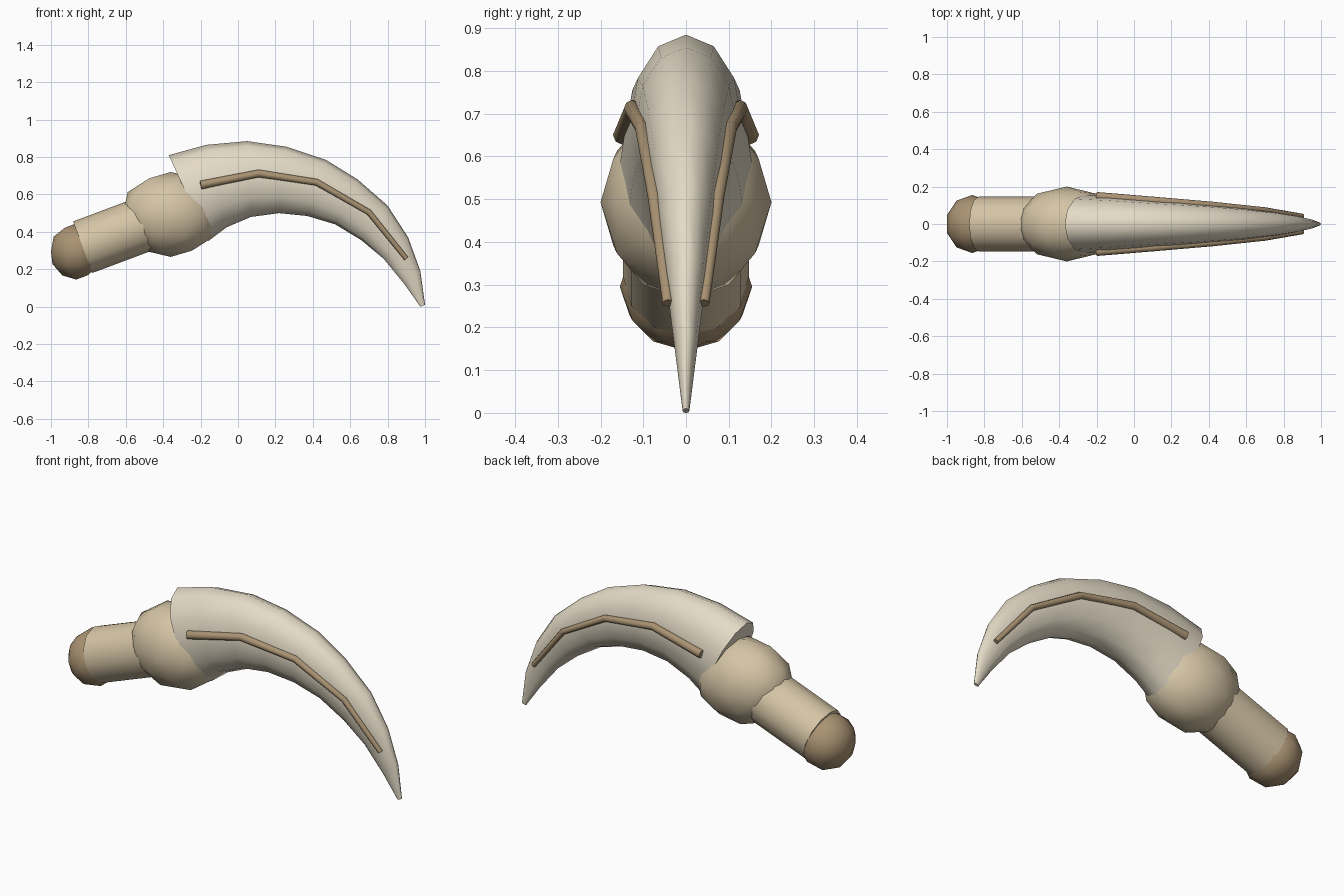
import bpy, bmesh
from math import sin, cos, pi, radians, atan2, hypot
from mathutils import Vector

if "Cube" in bpy.data.objects:
    bpy.data.objects.remove(bpy.data.objects["Cube"])


def material(name, rgb):
    m = bpy.data.materials.new(name)
    m.diffuse_color = (*rgb, 1)
    m.use_nodes = True
    m.node_tree.nodes["Principled BSDF"].inputs["Base Color"].default_value = m.diffuse_color
    return m


IVORY = material("ivory", (0.78, 0.71, 0.57))
BONE = material("bone", (0.67, 0.56, 0.38))
HORN = material("horn", (0.40, 0.29, 0.17))


def finish(ob, name, mat, angle=50):
    ob.name = name
    ob.data.materials.append(mat)
    bpy.ops.object.select_all(action='DESELECT')
    ob.select_set(True)
    bpy.context.view_layer.objects.active = ob
    bpy.ops.object.shade_smooth_by_angle(angle=radians(angle))


def loft(name, rings, mat):
    """Skin a list of (centre, axis_a, axis_b) ellipses, capped at both ends."""
    sides = 12 if name == "claw" else 8
    bm = bmesh.new()
    loops = [[bm.verts.new(c + a * cos(2 * pi * i / sides) + b * sin(2 * pi * i / sides))
              for i in range(sides)] for c, a, b in rings]
    for p, q in zip(loops, loops[1:]):
        for i in range(sides):
            j = (i + 1) % sides
            bm.faces.new((p[i], p[j], q[j], q[i]))
    bm.faces.new(loops[0])
    bm.faces.new(loops[-1])
    bmesh.ops.recalc_face_normals(bm, faces=bm.faces)
    me = bpy.data.meshes.new(name)
    bm.to_mesh(me)
    bm.free()
    ob = bpy.data.objects.new(name, me)
    bpy.context.collection.objects.link(ob)
    finish(ob, name, mat)


def ball(name, loc, scale, mat):
    bpy.ops.mesh.primitive_ico_sphere_add(subdivisions=2, radius=1, location=loc)
    ob = bpy.context.object
    ob.scale = scale
    bpy.ops.object.transform_apply(location=False, rotation=False, scale=True)
    finish(ob, name, mat)


# Curved claw: outer edge, inner edge and half width at each ring
outer = [(-.37, .81), (-.17, .865), (.05, .885), (.26, .855), (.47, .785),
         (.64, .68), (.80, .54), (.91, .37), (.975, .19), (1.0, .01)]
inner = [(-.16, .35), (-.06, .425), (.07, .48), (.22, .50), (.37, .485),
         (.52, .44), (.66, .355), (.78, .255), (.89, .12), (.975, 0)]
widths = [.155, .145, .13, .117, .102, .086, .067, .047, .027, .008]
rings = []
for (x1, z1), (x2, z2), w in zip(outer, inner, widths):
    a, b = Vector((x1, 0, z1)), Vector((x2, 0, z2))
    rings.append(((a + b) / 2, (a - b) / 2, Vector((0, w, 0))))
loft("claw", rings, IVORY)

# Tapered ridge along each side of the claw
path = [(-.20, .148, .65), (.11, .125, .712), (.42, .101, .665),
        (.70, .074, .505), (.90, .042, .257)]
for side, label in ((-1, "front"), (1, "back")):
    pts = [Vector((x, side * y, z)) for x, y, z in path]
    rings = []
    for i, p in enumerate(pts):
        t = (pts[min(i + 1, 4)] - pts[max(i - 1, 0)]).normalized()
        u = t.cross(Vector((0, 1, 0))).normalized()
        r = .023 - .0025 * i
        rings.append((p, u * r, t.cross(u) * r))
    loft(label + "_ridge", rings, HORN)

# Knuckle joint and end knob
ball("knuckle", (-.36, 0, .493), (.27, .20, .227), BONE)
ball("end_knob", (-.865, 0, .295), (.142, .155, .15), HORN)

# Finger bone shaft between knob and knuckle
x1, z1, x2, z2 = -.83, .318, -.36, .494
bpy.ops.mesh.primitive_cylinder_add(
    vertices=12, radius=.147, depth=hypot(x2 - x1, z2 - z1),
    location=((x1 + x2) / 2, 0, (z1 + z2) / 2),
    rotation=(0, atan2(x2 - x1, z2 - z1), 0))
finish(bpy.context.object, "finger_shaft", BONE)
